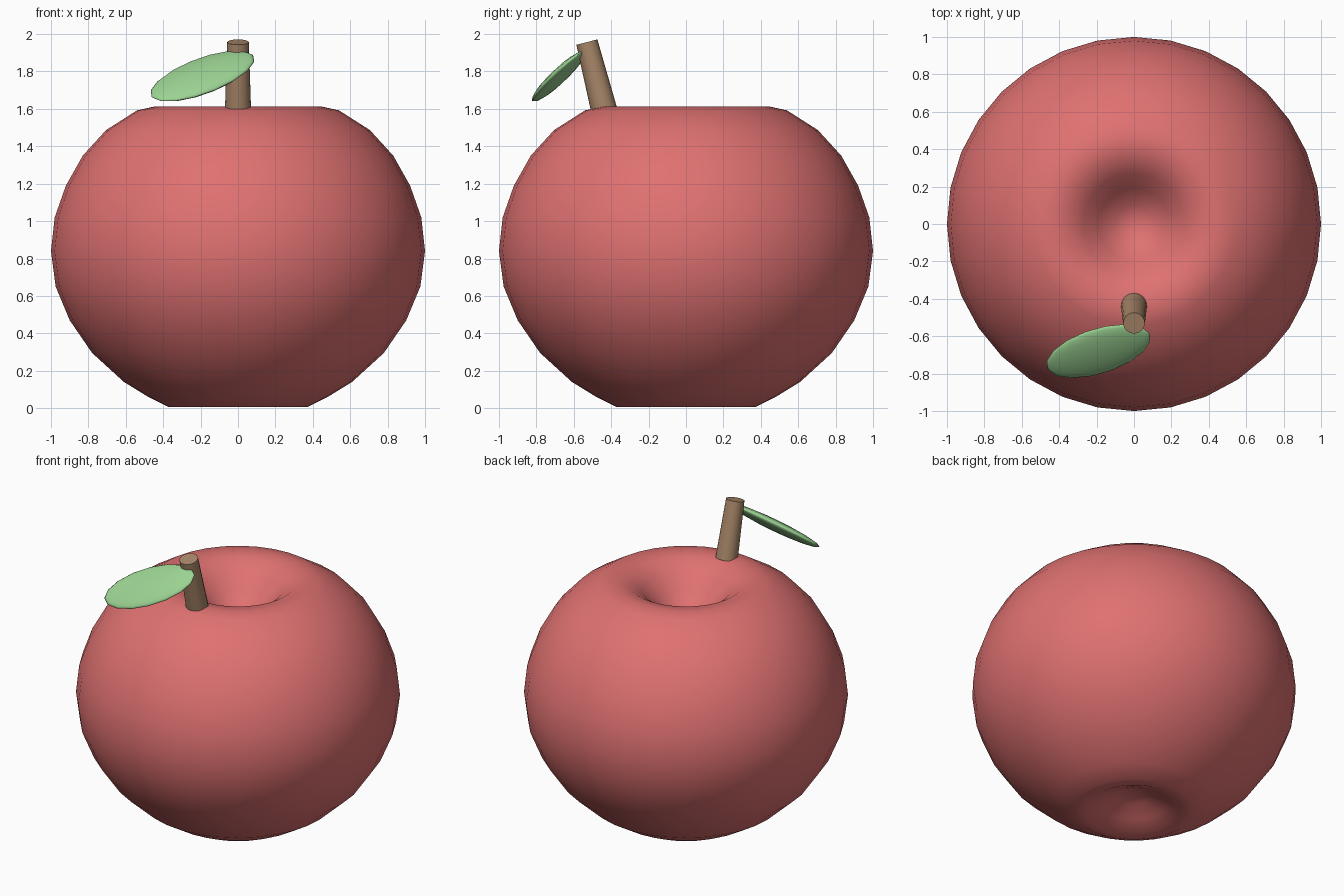
import bpy, math
from mathutils import Vector, Matrix

cube = bpy.data.objects.get("Cube")
if cube:
    bpy.data.objects.remove(cube, do_unlink=True)


def material(name, rgb):
    m = bpy.data.materials.new(name)
    m.use_nodes = True
    m.diffuse_color = (*rgb, 1)
    m.node_tree.nodes["Principled BSDF"].inputs["Base Color"].default_value = (*rgb, 1)
    return m


def finish(obj, name, mat, angle):
    obj.name = name
    obj.data.materials.clear()
    obj.data.materials.append(mat)
    bpy.ops.object.select_all(action="DESELECT")
    obj.select_set(True)
    bpy.context.view_layer.objects.active = obj
    bpy.ops.object.shade_smooth_by_angle(angle=math.radians(angle))
    return obj


def lathe(profile, sides):
    """Revolve (radius, z) points, from bottom pole to top pole, around z."""
    verts = [(0, 0, profile[0][1]), (0, 0, profile[-1][1])]
    rings = profile[1:-1]
    for r, z in rings:
        for i in range(sides):
            a = math.tau * i / sides
            verts.append((r * math.cos(a), r * math.sin(a), z))
    faces = []
    last = 2 + (len(rings) - 1) * sides
    for i in range(sides):
        j = (i + 1) % sides
        faces.append((0, 2 + j, 2 + i))
        faces.append((1, last + i, last + j))
        for k in range(len(rings) - 1):
            b = 2 + k * sides
            faces.append((b + i, b + j, b + sides + j, b + sides + i))
    mesh = bpy.data.meshes.new("lathe")
    mesh.from_pydata(verts, [], faces)
    obj = bpy.data.objects.new("lathe", mesh)
    bpy.context.collection.objects.link(obj)
    return obj


red = material("apple red", (0.74, 0.165, 0.165))
brown = material("stem brown", (0.39, 0.24, 0.14))
green = material("leaf green", (0.33, 0.65, 0.29))

# Fruit body with a dimple at the bottom and a deeper one at the top
profile = [(0, 0.12), (0.1, 0.10), (0.2, 0.05), (0.3, 0.005), (0.37, 0.005),
           (0.48, 0.06), (0.61, 0.14), (0.78, 0.295), (0.9, 0.47), (0.975, 0.65),
           (1, 0.84), (0.98, 1.02), (0.92, 1.19), (0.83, 1.35), (0.705, 1.487),
           (0.54, 1.592), (0.45, 1.612), (0.36, 1.598), (0.27, 1.54),
           (0.19, 1.45), (0.1, 1.37), (0, 1.34)]
finish(lathe(profile, 32), "fruit_body", red, 80)

# Leaning, slightly tapered stem
bottom, top = Vector((0, -0.437, 1.59)), Vector((0, -0.53, 1.957))
axis = top - bottom
bpy.ops.mesh.primitive_cone_add(vertices=16, radius1=0.07, radius2=0.058,
                                depth=axis.length, location=(bottom + top) / 2,
                                rotation=axis.to_track_quat("Z", "Y").to_euler())
finish(bpy.context.object, "stem", brown, 40)

# Flattened leaf hanging from the stem
length = Vector((0.87, 0.32, 0.364)).normalized()
normal = Vector((-0.1, -0.62, 0.78))
across = normal.cross(length).normalized()
normal = length.cross(across)
bpy.ops.mesh.primitive_uv_sphere_add(segments=16, ring_count=8, radius=1)
leaf = bpy.context.object
turn = Matrix((length, across, normal)).transposed().to_4x4()
leaf.matrix_world = (Matrix.Translation((-0.19, -0.68, 1.775)) @ turn
                     @ Matrix.Diagonal((0.31, 0.145, 0.034, 1)))
finish(leaf, "leaf", green, 60)
